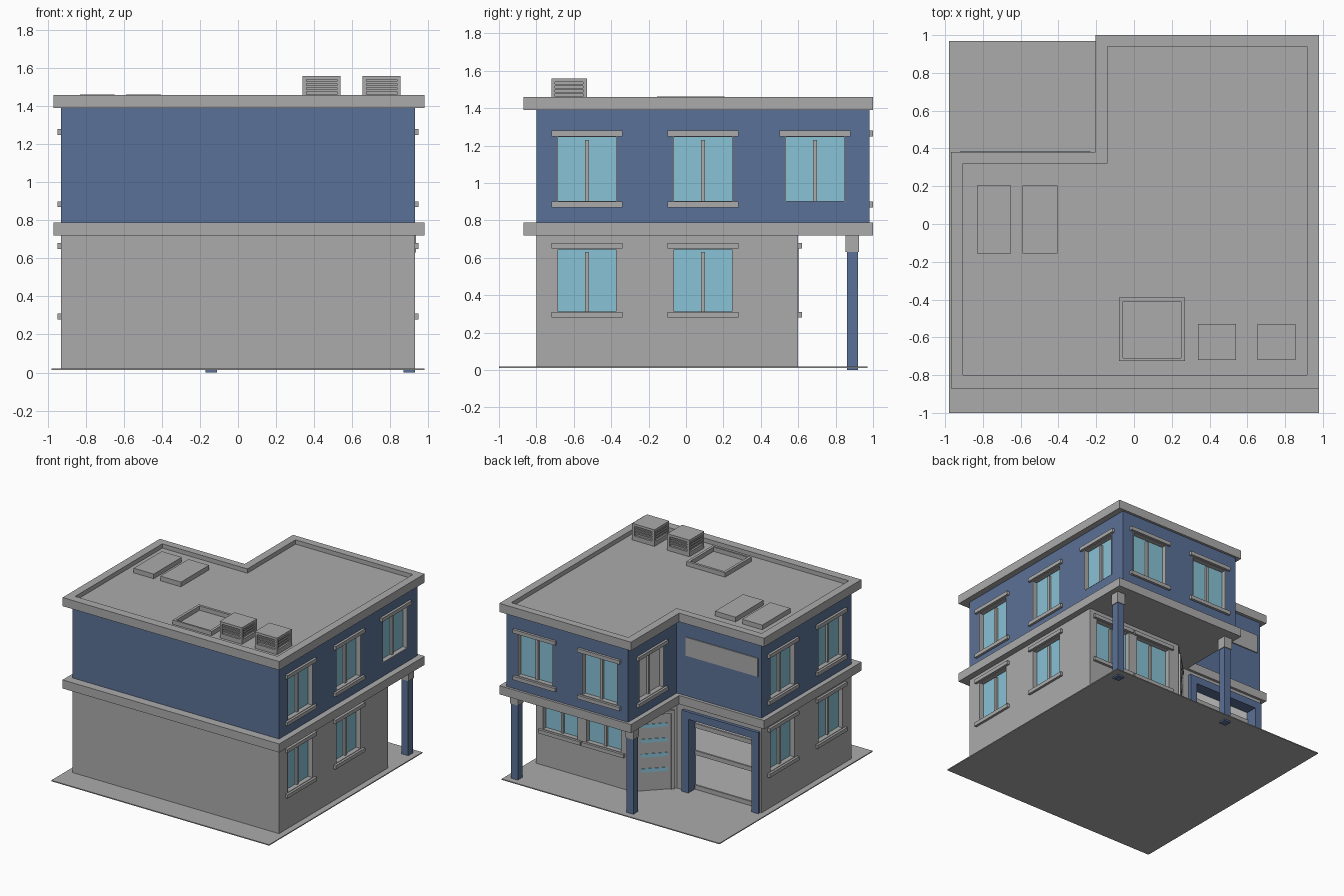
import bpy, bmesh, math
from mathutils import Matrix, Vector

if "Cube" in bpy.data.objects:
    bpy.data.objects.remove(bpy.data.objects["Cube"])


def material(name, rgb):
    m = bpy.data.materials.new(name)
    m.diffuse_color = (*rgb, 1)
    m.use_nodes = True
    m.node_tree.nodes["Principled BSDF"].inputs["Base Color"].default_value = m.diffuse_color
    return m


GREY = material("concrete grey", (0.41, 0.41, 0.41))
BLUE = material("wall blue", (0.105, 0.165, 0.31))
GLASS = material("window glass", (0.25, 0.54, 0.67))
LIGHT = material("pale panel", (0.72, 0.72, 0.72))


def finish(name, bm, mat):
    bmesh.ops.recalc_face_normals(bm, faces=bm.faces)
    me = bpy.data.meshes.new(name)
    bm.to_mesh(me)
    bm.free()
    me.materials.append(mat)
    ob = bpy.data.objects.new(name, me)
    bpy.context.collection.objects.link(ob)
    return ob


def boxes(name, mat, items, mtx=Matrix()):
    """Each item is (x0, x1, y0, y1, z0, z1) in the local frame."""
    bm = bmesh.new()
    for x0, x1, y0, y1, z0, z1 in items:
        c = Vector(((x0 + x1) / 2, (y0 + y1) / 2, (z0 + z1) / 2))
        s = Matrix.Diagonal((x1 - x0, y1 - y0, z1 - z0, 1))
        bmesh.ops.create_cube(bm, size=1, matrix=mtx @ Matrix.Translation(c) @ s)
    return finish(name, bm, mat)


def prism(name, mat, outline, z0, z1):
    bm = bmesh.new()
    f = bm.faces.new([bm.verts.new((x, y, z0)) for x, y in outline])
    r = bmesh.ops.extrude_face_region(bm, geom=[f])
    top = [v for v in r["geom"] if isinstance(v, bmesh.types.BMVert)]
    bmesh.ops.translate(bm, verts=top, vec=(0, 0, z1 - z0))
    return finish(name, bm, mat)


def ring(name, mat, outer, inner, z0, z1):
    bm = bmesh.new()
    loops = [[bm.verts.new((x, y, z)) for x, y in o]
             for o, z in ((outer, z0), (outer, z1), (inner, z1), (inner, z0))]
    n = len(outer)
    for k in range(4):
        a, b = loops[k], loops[(k + 1) % 4]
        for i in range(n):
            j = (i + 1) % n
            bm.faces.new((a[i], a[j], b[j], b[i]))
    return finish(name, bm, mat)


def ell(x0, x1, y0, y1, nx, ny):
    return [(x0, y0), (x1, y0), (x1, y1), (nx, y1), (nx, ny), (x0, ny)]


# Ground sheet, floors and slabs
boxes("ground", GREY, [(-0.98, 0.98, -1.0, 0.97, 0.012, 0.02)])
lower = prism("lower_walls", GREY, [(-0.93, -0.8), (0.93, -0.8), (0.93, 0.6),
              (0.07, 0.6), (-0.17, 0.36), (-0.93, 0.36)], 0.02, 0.72)
upper = prism("upper_walls", BLUE, ell(-0.93, 0.93, -0.8, 0.98, -0.165, 0.355), 0.79, 1.39)
edge = ell(-0.97, 0.98, -0.87, 1.0, -0.205, 0.38)
prism("floor_slab", GREY, edge, 0.72, 0.79)
prism("roof_slab", GREY, edge, 1.39, 1.425)
ring("parapet", GREY, edge, ell(-0.905, 0.915, -0.80, 0.94, -0.14, 0.32), 1.425, 1.46)

# Windows: outward direction is local +y, origin at the sill centre
cuts = {"lower": [], "upper": []}
W, DEPTH = 0.16, 0.05


def window(name, x, y, angle, floor, sill=True, pane=GLASS):
    z, h = (0.90, 0.35) if floor == "upper" else (0.31, 0.34)
    m = Matrix.Translation((x, y, z)) @ Matrix.Rotation(math.radians(angle), 4, 'Z')
    cuts[floor].append((m, (-W, W, -DEPTH, 0.05, 0, h)))
    boxes(name + "_glass", pane, [(-W, W, -DEPTH, -DEPTH + 0.012, 0, h)], m)
    parts = [(-W - 0.03, W + 0.03, -0.01, 0.02, h, h + 0.03),          # lintel
             (-0.011, 0.011, -DEPTH, -0.02, 0, h - 0.02),              # mullion
             (-W, -W + 0.005, -DEPTH, 0.001, 0, h),                    # jambs
             (W - 0.005, W, -DEPTH, 0.001, 0, h),
             (-W, W, -DEPTH, 0.001, h - 0.004, h),
             (-W, W, -DEPTH, 0.001, 0, 0.004)]
    if sill:
        parts.append((-W - 0.03, W + 0.03, -0.01, 0.02, -0.03, 0))
    boxes(name + "_frame", GREY, parts, m)


for fl in ("lower", "upper"):
    for i, y in enumerate((-0.53, 0.09)):
        window(f"{fl}_right_window_{i}", 0.93, y, -90, fl)
        window(f"{fl}_left_window_{i}", -0.93, y, 90, fl)
window("upper_right_window_2", 0.93, 0.69, -90, "upper", sill=False)
window("upper_notch_window", -0.165, 0.68, 90, "upper", pane=LIGHT)
for i, x in enumerate((0.67, 0.09)):
    window(f"upper_back_window_{i}", x, 0.98, 0, "upper")
for i, x in enumerate((0.71, 0.32)):
    window(f"lower_back_window_{i}", x, 0.6, 0, "lower")

# Garage opening is also cut from the lower floor
cuts["lower"].append((Matrix(), (-0.90, -0.25, 0.28, 0.45, 0.0, 0.66)))

# Boolean cutters, one per floor
for fl, wall in (("lower", lower), ("upper", upper)):
    bm = bmesh.new()
    for m, (x0, x1, y0, y1, z0, z1) in cuts[fl]:
        c = Vector(((x0 + x1) / 2, (y0 + y1) / 2, (z0 + z1) / 2))
        s = Matrix.Diagonal((x1 - x0, y1 - y0, z1 - z0, 1))
        bmesh.ops.create_cube(bm, size=1, matrix=m @ Matrix.Translation(c) @ s)
    cutter = finish(fl + "_opening_cutter", bm, wall.data.materials[0])
    cutter.hide_render = True
    cutter.hide_viewport = True
    cutter.display_type = 'WIRE'
    mod = wall.modifiers.new("openings", 'BOOLEAN')
    mod.operation, mod.solver, mod.object = 'DIFFERENCE', 'EXACT', cutter

# Garage door with blue surround
boxes("garage_frame", BLUE, [(-0.92, -0.86, 0.28, 0.385, 0.02, 0.68),
                             (-0.29, -0.23, 0.28, 0.385, 0.02, 0.68),
                             (-0.86, -0.29, 0.28, 0.385, 0.62, 0.68)])
boxes("garage_door", LIGHT, [(-0.86, -0.29, 0.275, 0.29, 0.02, 0.62)])
boxes("garage_door_rails", GREY, [(-0.86, -0.29, 0.285, 0.30, z, z + 0.035)
                                  for z in (0.02, 0.30, 0.52)])

# Entrance door on the chamfered corner
dm = Matrix.Translation((-0.05, 0.48, 0)) @ Matrix.Rotation(math.radians(45), 4, 'Z')
boxes("entrance_frame", GREY, [(-0.15, -0.125, -0.01, 0.015, 0.02, 0.66),
                               (0.125, 0.15, -0.01, 0.015, 0.02, 0.66),
                               (-0.125, 0.125, -0.01, 0.015, 0.635, 0.66)], dm)
boxes("entrance_door", GREY, [(-0.125, 0.125, -0.01, 0.004, 0.02, 0.635)], dm)
boxes("entrance_glass_strips", GLASS, [(-0.10, 0.10, 0, 0.008, z, z + 0.03)
                                       for z in (0.17, 0.29, 0.41, 0.53)], dm)

# Sign panel above the garage
boxes("blank_panel", GREY, [(-0.90, -0.25, 0.35, 0.363, 1.12, 1.27)])

# Porch columns
for i, x in enumerate((0.90, -0.14)):
    boxes(f"column_{i}", BLUE, [(x - 0.03, x + 0.03, 0.86, 0.92, 0, 0.63)])
    boxes(f"column_capital_{i}", GREY, [(x - 0.036, x + 0.036, 0.854, 0.926, 0.63, 0.72)])

# Roof vents with louvres on all sides
for i, x in enumerate((0.34, 0.655)):
    x1, y0, y1 = x + 0.2, -0.72, -0.53
    p = [(x + 0.015, x1 - 0.015, y0 + 0.015, y1 - 0.015, 1.42, 1.55),
         (x, x1, y0, y1, 1.54, 1.56), (x, x1, y0, y1, 1.42, 1.462)]
    for a in (x, x1 - 0.02):
        for b in (y0, y1 - 0.02):
            p.append((a, a + 0.02, b, b + 0.02, 1.46, 1.545))
    for z in (1.478, 1.499, 1.52):
        p.append((x + 0.006, x1 - 0.006, y0 + 0.006, y1 - 0.006, z, z + 0.01))
    boxes(f"roof_vent_{i}", GREY, p)

# Roof panels and hatch
for i, (a, b) in enumerate(((-0.83, -0.65), (-0.59, -0.405))):
    boxes(f"roof_panel_{i}", GREY, [(a, b, -0.155, 0.205, 1.42, 1.463)])
ring("hatch_frame", GREY, [(-0.08, -0.725), (0.27, -0.725), (0.27, -0.39), (-0.08, -0.39)],
     [(-0.058, -0.71), (0.248, -0.71), (0.248, -0.41), (-0.058, -0.41)], 1.42, 1.46)
